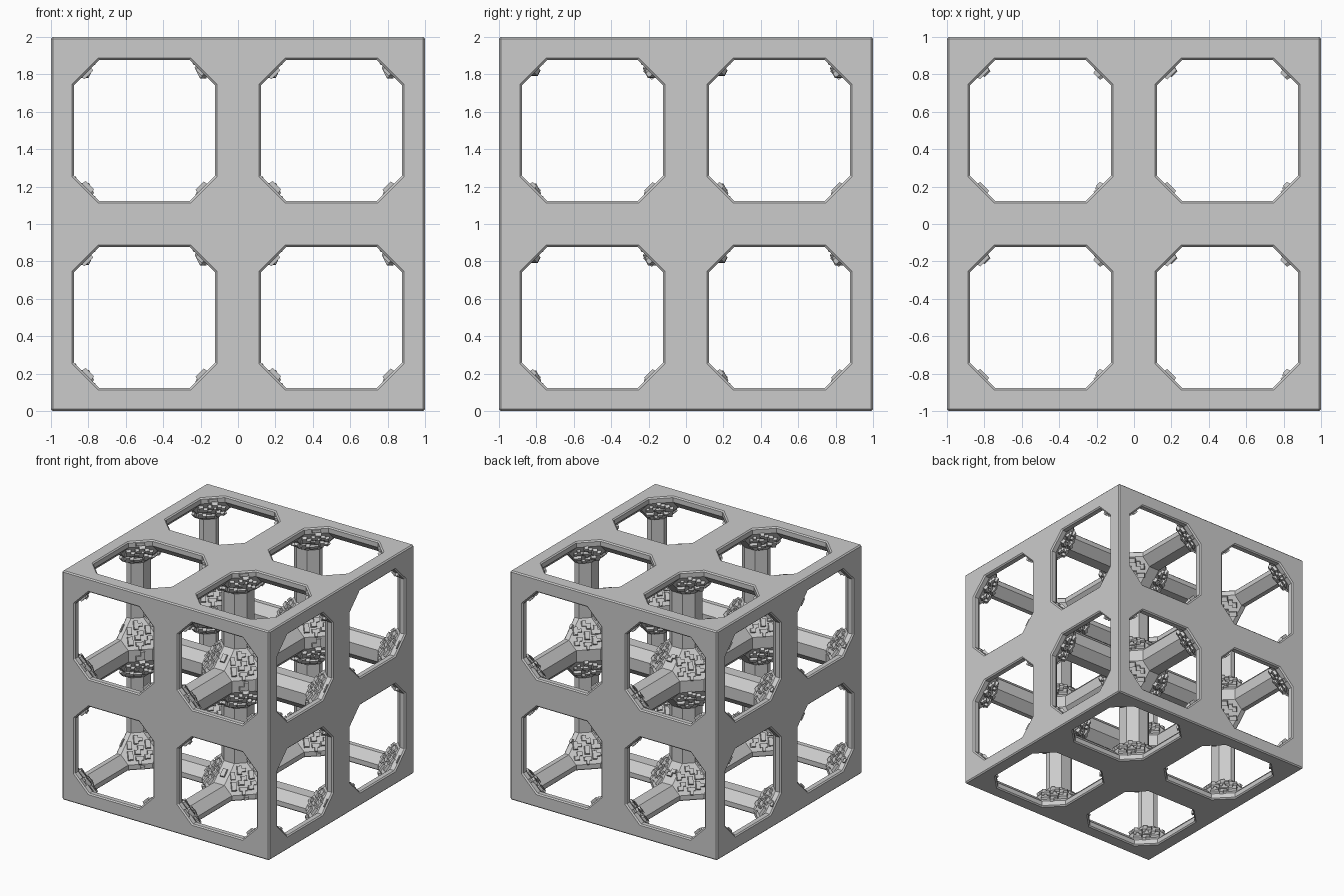
import bpy, bmesh, math, random
from itertools import permutations, product
from mathutils import Vector

cube = bpy.data.objects.get("Cube")
if cube:
    bpy.data.objects.remove(cube, do_unlink=True)

A = 0.122                                  # strut half width
B = 0.26                                   # node reach along each strut
C = A * math.tan(math.radians(22.5))       # half side of the octagonal section
BEV = 0.01                                 # edge bevel of the outer frame
IN = 1 - BEV
NODES = [Vector(p) for p in product((-1, 0, 1), repeat=3)]

metal = bpy.data.materials.new("light_gray_metal")
metal.use_nodes = True
metal.diffuse_color = (0.6, 0.6, 0.6, 1)
metal.node_tree.nodes["Principled BSDF"].inputs["Base Color"].default_value = (0.6, 0.6, 0.6, 1)


def add_face(bm, points, outward):
    """Face whose normal agrees with the outward vector."""
    f = bm.faces.new([bm.verts.new(p) for p in points])
    f.normal_update()
    if f.normal.dot(outward) < 0:
        f.normal_flip()


def cyc(p, k):
    """Cyclic swap of axes."""
    return Vector([p[(i - k) % 3] for i in range(3)])


def trim(bm, fill):
    """Cut away everything beyond the outer frame."""
    for k, s in product(range(3), (-1, 1)):
        n = cyc((0, 0, s), k)
        cut = bmesh.ops.bisect_plane(bm, geom=bm.verts[:] + bm.edges[:] + bm.faces[:],
                                     dist=1e-6, plane_co=n * IN, plane_no=n, clear_outer=True)
        if fill:
            rim = [e for e in cut["geom_cut"] if isinstance(e, bmesh.types.BMEdge) and e.is_boundary]
            bmesh.ops.holes_fill(bm, edges=rim, sides=0)


def finish(bm, name):
    bmesh.ops.translate(bm, verts=bm.verts[:], vec=(0, 0, 1))
    mesh = bpy.data.meshes.new(name)
    bm.to_mesh(mesh)
    bm.free()
    mesh.materials.append(metal)
    bpy.context.collection.objects.link(bpy.data.objects.new(name, mesh))


# Node: hull around six octagonal strut ends, open where struts attach
hull = bmesh.new()
for p in permutations((A, B, C)):
    for s in product((-1, 1), repeat=3):
        hull.verts.new([x * y for x, y in zip(p, s)])
bmesh.ops.convex_hull(hull, input=hull.verts[:])
bmesh.ops.dissolve_limit(hull, angle_limit=0.02, verts=hull.verts[:], edges=hull.edges[:])
hull.normal_update()
node_faces = [[v.co.copy() for v in f.verts] for f in hull.faces
              if max(abs(x) for x in f.normal) < 0.98]
hull.free()

# Lattice of nodes and struts
bm = bmesh.new()
for p in NODES:
    for pts in node_faces:
        add_face(bm, [p + q for q in pts], sum(pts, Vector()))
    for k in range(3):
        if p[(2 + k) % 3] == 1:
            continue
        r = A / math.cos(math.pi / 8)
        ring = [(r * math.cos((i + 0.5) * math.pi / 4), r * math.sin((i + 0.5) * math.pi / 4))
                for i in range(8)]
        for i in range(8):
            (x0, y0), (x1, y1) = ring[i - 1], ring[i]
            quad = [(x0, y0, B), (x1, y1, B), (x1, y1, 1 - B), (x0, y0, 1 - B)]
            add_face(bm, [p + cyc(q, k) for q in quad], cyc((x0 + x1, y0 + y1, 0), k))
bmesh.ops.remove_doubles(bm, verts=bm.verts[:], dist=1e-4)
trim(bm, False)
finish(bm, "lattice_struts")

# Outer frame: six flat faces with four octagonal windows each
bm = bmesh.new()
inner = [(A, B), (B, A), (1 - B, A), (1 - A, B), (1 - A, 1 - B), (1 - B, 1 - A), (B, 1 - A), (A, 1 - B)]
grow = (0.5 - A + BEV) / (0.5 - A)
outer = [(0.5 + (x - 0.5) * grow, 0.5 + (y - 0.5) * grow) for x, y in inner]
corners = [(0, 0), (IN, 0), (IN, IN), (0, IN)]
for k, s in product(range(3), (-1, 1)):
    n = cyc((0, 0, s), k)
    for sx, sy in product((-1, 1), repeat=2):
        def at(q, h):
            return cyc((q[0] * sx, q[1] * sy, h * s), k)
        mid = at((0.5, 0.5), 1)
        for i in range(8):
            j = (i + 1) % 8
            c0, c1 = corners[i // 2], corners[(i // 2 + 1) % 4]
            flat = [outer[i], outer[j], c0] if i % 2 == 0 else [outer[i], outer[j], c1, c0]
            add_face(bm, [at(q, 1) for q in flat], n)
            lip = [at(outer[i], 1), at(outer[j], 1), at(inner[j], IN), at(inner[i], IN)]
            add_face(bm, lip, mid - lip[0] + n * 0.2)
    for sx in (-1, 1):                     # bevels along the cube edges
        strip = [(sx * IN, -IN, s), (sx * IN, IN, s), (sx, IN, s * IN), (sx, -IN, s * IN)]
        add_face(bm, [cyc(q, k) for q in strip], cyc((sx, 0, s), k))
for sx, sy, sz in product((-1, 1), repeat=3):
    tip = [(sx, sy * IN, sz * IN), (sx * IN, sy, sz * IN), (sx * IN, sy * IN, sz)]
    add_face(bm, tip, Vector((sx, sy, sz)))
bmesh.ops.remove_doubles(bm, verts=bm.verts[:], dist=1e-4)
finish(bm, "outer_frame")

# Raised panels on the node facets
SHAPES = [
    [(-1, -1), (1, -1), (1, 0), (0, 0), (0, 1), (-1, 1)],
    [(-1, -1), (1, -1), (1, 0), (.4, 0), (.4, 1), (-.4, 1), (-.4, 0), (-1, 0)],
    [(-1, -1), (.3, -1), (.3, 0), (1, 0), (1, 1), (-.3, 1), (-.3, 0), (-1, 0)],
    [(-1, -.6), (1, -.6), (1, .6), (-1, .6)],
]


def panel(bm, centre, u, v, n, shape, size, height):
    """Tapered block with a simple outline, sunk a little into the facet."""
    low = [centre + (u * x + v * y) * size - n * 0.02 for x, y in shape]
    top = [centre + (u * x + v * y) * size * 0.82 + n * height for x, y in shape]
    lo, hi = [bm.verts.new(p) for p in low], [bm.verts.new(p) for p in top]
    bm.faces.new(lo[::-1])
    bm.faces.new(hi)
    for i in range(len(lo)):
        bm.faces.new((lo[i - 1], lo[i], hi[i], hi[i - 1]))


random.seed(4)
bm = bmesh.new()
for d in product((-1, 0, 1), repeat=3):
    count = sum(abs(x) for x in d)
    if count < 2 or (d[1] == 1 and (d[2] == -1 or d[2] == 0) and count == 2):
        continue
    d = Vector(d)
    n = d.normalized()
    u = n.cross(Vector((0, 0, 1))).normalized()
    v = n.cross(u)
    if count == 3:                         # ring of panels on each corner facet
        centre = d * (A + B + C) / 3
        spots = [(0, 0)] + [(0.085 * math.cos(t * math.pi / 3 + math.pi / 6),
                             0.085 * math.sin(t * math.pi / 3 + math.pi / 6)) for t in range(6)]
    else:                                  # single panel on each edge facet
        centre = d * (A + B) / 2
        spots = [(0, 0)]
    for x, y in spots:
        shape = random.choice(SHAPES)
        turn = random.randrange(4) * math.pi / 2
        pu = u * math.cos(turn) + v * math.sin(turn)
        pv = n.cross(pu)
        size, height = random.uniform(0.036, 0.043), random.uniform(0.014, 0.026)
        for p in NODES:
            if max(abs(c) for c in p + d * 0.2) < 1.01:
                panel(bm, p + centre + u * x + v * y, pu, pv, n, shape, size, height)
trim(bm, True)
bmesh.ops.recalc_face_normals(bm, faces=bm.faces[:])
finish(bm, "node_panels")
